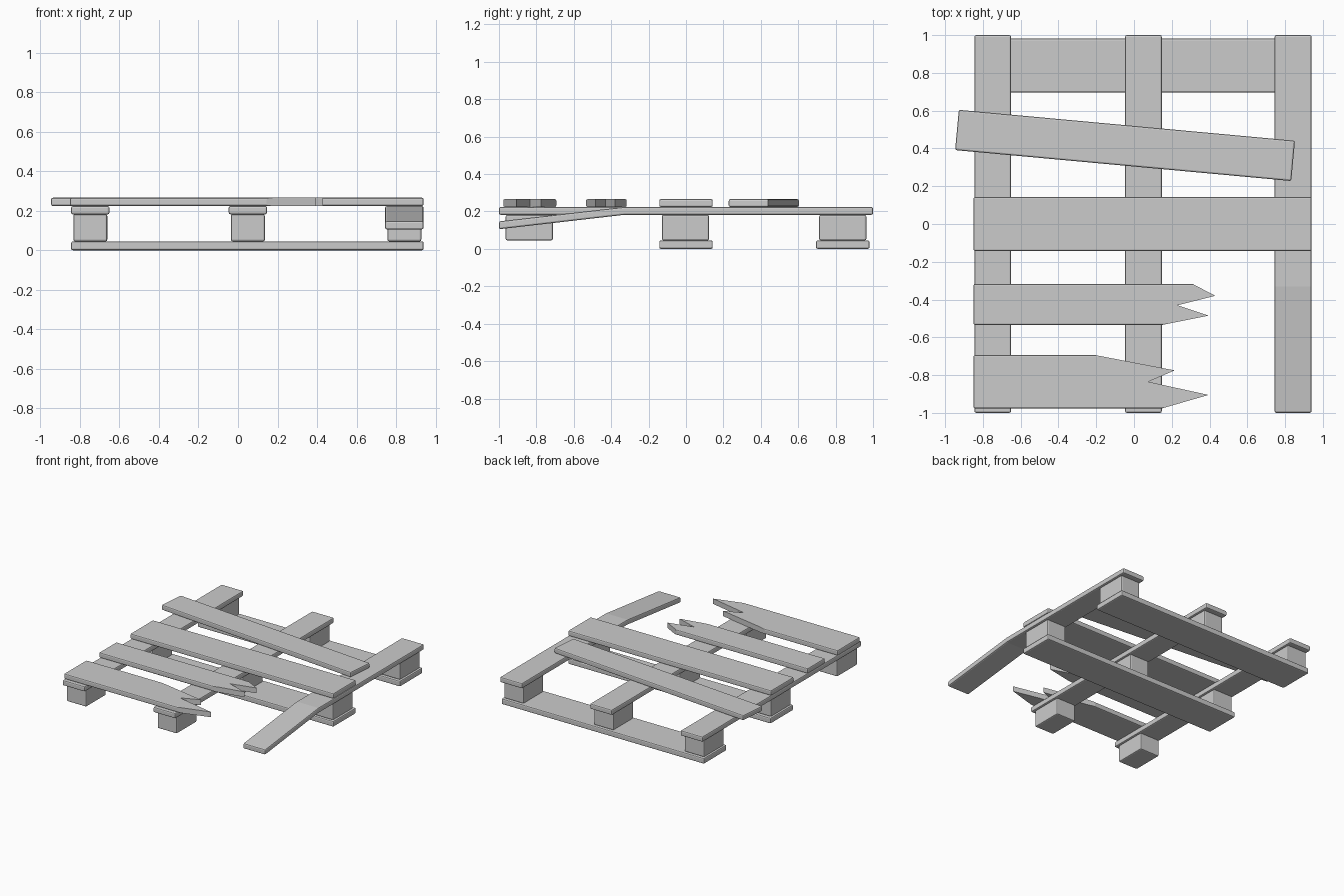
import bpy, bmesh
from math import radians

if "Cube" in bpy.data.objects:
    bpy.data.objects.remove(bpy.data.objects["Cube"])

BEVEL = 0.009


def finish(name, bm, edges):
    bmesh.ops.bevel(bm, geom=edges, offset=BEVEL, segments=2, profile=0.5,
                    affect='EDGES', clamp_overlap=True)
    bmesh.ops.recalc_face_normals(bm, faces=bm.faces)
    me = bpy.data.meshes.new(name)
    bm.to_mesh(me)
    bm.free()
    ob = bpy.data.objects.new(name, me)
    bpy.context.collection.objects.link(ob)
    return ob


def prism(points, depth):
    bm = bmesh.new()
    face = bm.faces.new([bm.verts.new(p) for p in points])
    geom = bmesh.ops.extrude_face_region(bm, geom=[face])["geom"]
    bmesh.ops.translate(bm, vec=depth,
                        verts=[v for v in geom if isinstance(v, bmesh.types.BMVert)])
    return bm


def box(name, x0, x1, y0, y1, z0, z1):
    cx, cy, cz = (x0 + x1) / 2, (y0 + y1) / 2, (z0 + z1) / 2
    hx, hy = (x1 - x0) / 2, (y1 - y0) / 2
    bm = prism([(-hx, -hy, z0 - cz), (hx, -hy, z0 - cz),
                (hx, hy, z0 - cz), (-hx, hy, z0 - cz)], (0, 0, z1 - z0))
    ob = finish(name, bm, bm.edges[:])
    ob.location = (cx, cy, cz)
    return ob


def broken_board(name, outline):
    # sawn edges are softened, the splintered end stays sharp
    bm = prism([(x, y, 0.224) for x, y in outline], (0, 0, 0.042))
    soft = []
    for e in bm.edges:
        a, b = (v.co for v in e.verts)
        if abs(a.y - b.y) < 1e-5 and abs(a.z - b.z) < 1e-5 or max(a.x, b.x) < -0.84:
            soft.append(e)
    return finish(name, bm, soft)


# bottom boards (the front one is missing)
for part, y in (("middle", 0.0), ("back", 0.838)):
    box(f"bottom_board_{part}", -0.845, 0.94, y - 0.143, y + 0.143, 0, 0.045)

# spacer blocks (the front right one is missing)
columns = (("left", -0.748), ("centre", 0.05), ("right", 0.842))
for side, x in columns:
    for part, y in (("front", -0.838), ("middle", -0.003), ("back", 0.838)):
        if (side, part) != ("right", "front"):
            box(f"block_{part}_{side}", x - 0.086, x + 0.086,
                y - 0.126, y + 0.126, 0.045, 0.182)

# straight stringers
for side, x in columns[:2]:
    box(f"stringer_{side}", x - 0.097, x + 0.097, -1, 1, 0.182, 0.224)

# snapped right stringer, front end sagging
bm = prism([(0.745, 1, 0.182), (0.745, -0.33, 0.182), (0.745, -1, 0.105),
            (0.745, -1, 0.147), (0.745, -0.33, 0.224), (0.745, 1, 0.224)], (0.195, 0, 0))
finish("stringer_right_bent", bm,
       [e for e in bm.edges
        if not all(abs(v.co.y + 0.33) < 1e-4 for v in e.verts)])

# whole top boards
box("top_board_middle", -0.85, 0.94, -0.143, 0.143, 0.224, 0.266)
loose = box("top_board_loose", -0.941, 0.846, 0.309, 0.523, 0.224, 0.266)
loose.rotation_euler.z = radians(-5.25)

# splintered top boards
broken_board("top_board_broken_inner",
             [(-0.85, -0.535), (0.145, -0.535), (0.395, -0.485), (0.23, -0.43),
              (0.43, -0.38), (0.31, -0.317), (-0.85, -0.317)])
broken_board("top_board_broken_front",
             [(-0.85, -0.977), (0.145, -0.977), (0.395, -0.905), (0.075, -0.835),
              (0.215, -0.775), (-0.21, -0.693), (-0.85, -0.693)])
